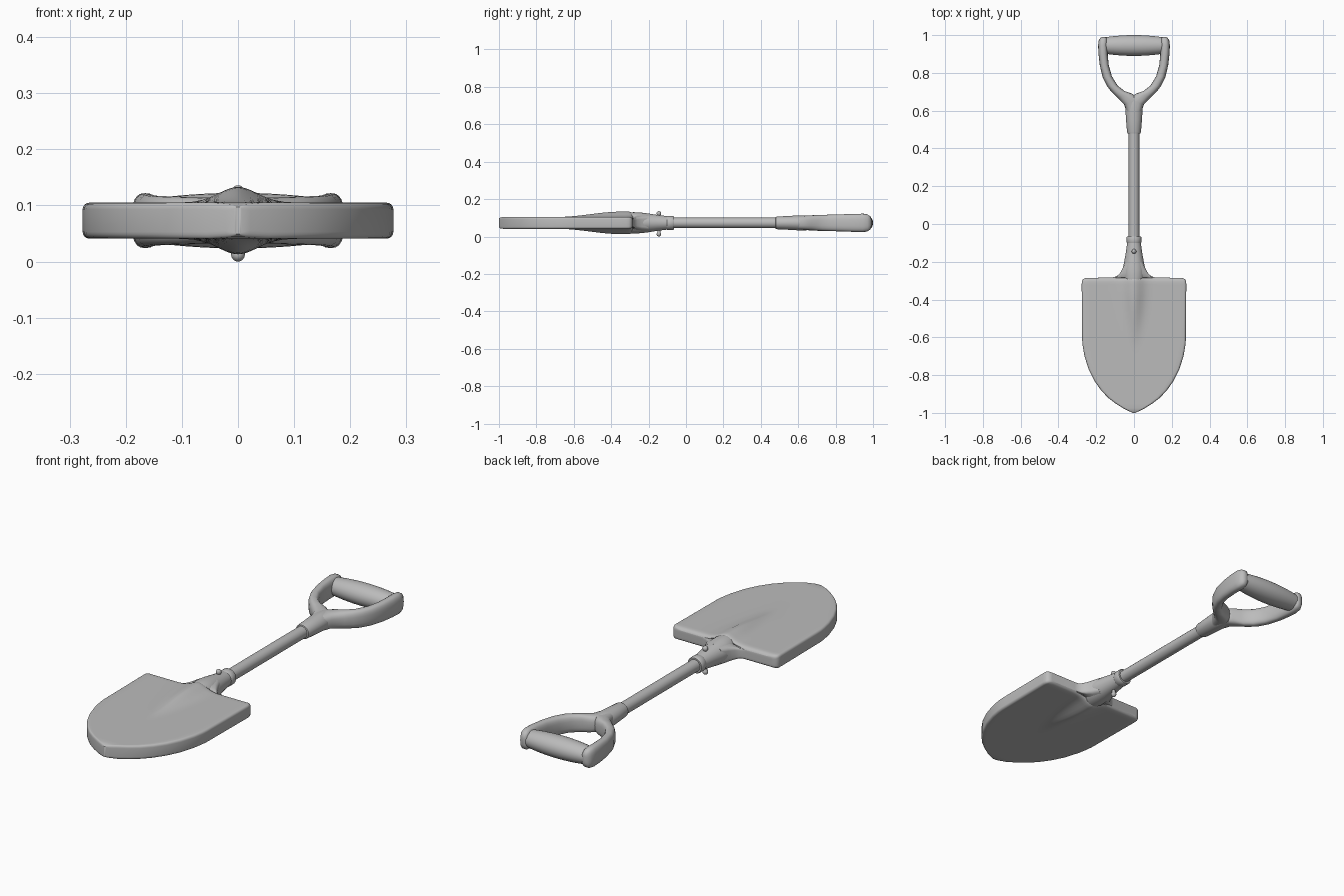
import bpy, bmesh, math
from mathutils import Vector

if "Cube" in bpy.data.objects:
    bpy.data.objects.remove(bpy.data.objects["Cube"])

ZC = 0.073  # height of the centre line

steel = bpy.data.materials.new("plain grey")
steel.diffuse_color = (0.5, 0.5, 0.5, 1)
steel.use_nodes = True
steel.node_tree.nodes["Principled BSDF"].inputs["Base Color"].default_value = steel.diffuse_color


def loft(name, rings, mirror=False, angle=40):
    """Skin a list of equal-length closed rings and cap both ends."""
    bm = bmesh.new()
    loops = [[bm.verts.new(p) for p in ring] for ring in rings]
    n = len(loops[0])
    for a, b in zip(loops, loops[1:]):
        for i in range(n):
            bm.faces.new((a[i], a[(i + 1) % n], b[(i + 1) % n], b[i]))
    bm.faces.new(loops[0])
    bm.faces.new(loops[-1])
    bmesh.ops.recalc_face_normals(bm, faces=bm.faces)
    mesh = bpy.data.meshes.new(name)
    bm.to_mesh(mesh)
    bm.free()
    mesh.materials.append(steel)
    obj = bpy.data.objects.new(name, mesh)
    bpy.context.collection.objects.link(obj)
    if mirror:
        obj.modifiers.new("mirror", 'MIRROR').use_clip = False
    bpy.ops.object.select_all(action='DESELECT')
    obj.select_set(True)
    bpy.context.view_layer.objects.active = obj
    bpy.ops.object.shade_smooth_by_angle(angle=math.radians(angle))
    return obj


def turned(name, profile, n=28):
    """Elliptical sections along y: (y, half width, half height)."""
    angles = [2 * math.pi * i / n for i in range(n)]
    return loft(name, [[(w * math.cos(a), y, ZC + h * math.sin(a)) for a in angles]
                       for y, w, h in profile])


def blade_section(y, w, t):
    """Slab section with rounded rims and a central ridge on both faces."""
    r = min(0.012, w * 0.5, t * 0.5)
    k = max(0, min(1, (y + 0.68) / 0.33))
    bump = 0.028 * k * k * (3 - 2 * k)
    sigma = 0.016 + 0.018 * k
    half = []
    for i in range(4):
        a = math.pi / 2 * i / 4
        half.append((w - r * (1 - math.cos(a)), t - r * (1 - math.sin(a))))
    for i in range(15):
        half.append(((w - r) * (1 - i / 14) ** 1.4, t))
    half = [(x, z + bump * math.exp(-(x / sigma) ** 2 / 2)) for x, z in half]
    top = half + [(-x, z) for x, z in reversed(half[:-1])]
    ring = top + [(x, -z) for x, z in reversed(top)]
    return [(x, y, ZC + z) for x, z in ring]


# Blade: outline from tip to shoulder and neck fillet (y, half width, half thickness)
outline = [(-1.0, 0.006, 0.024), (-0.993, 0.022, 0.029), (-0.975, 0.058, 0.032),
           (-0.95, 0.098, 0.032), (-0.92, 0.137, 0.032), (-0.88, 0.175, 0.032),
           (-0.83, 0.210, 0.032), (-0.77, 0.240, 0.032), (-0.70, 0.262, 0.032),
           (-0.65, 0.271, 0.032)]
outline += [(-0.62 + 0.03 * i, 0.274 + 0.0003 * i, 0.032) for i in range(11)]
outline += [(-0.305, 0.276, 0.032), (-0.295, 0.272, 0.030), (-0.288, 0.263, 0.026),
            (-0.285, 0.250, 0.021), (-0.284, 0.115, 0.021), (-0.277, 0.092, 0.024),
            (-0.26, 0.074, 0.026), (-0.235, 0.060, 0.026), (-0.20, 0.045, 0.022)]
loft("blade", [blade_section(*o) for o in outline], angle=50)

# Socket between blade and shaft, with a collar at its mouth
turned("blade_socket", [(-0.36, 0.030, 0.040), (-0.32, 0.048, 0.054), (-0.28, 0.060, 0.057),
                        (-0.24, 0.060, 0.055), (-0.20, 0.052, 0.050), (-0.15, 0.043, 0.042),
                        (-0.10, 0.036, 0.036)])
turned("socket_collar", [(-0.102, 0.036, 0.036), (-0.098, 0.039, 0.038), (-0.070, 0.039, 0.038),
                         (-0.065, 0.036, 0.035), (-0.065, 0.026, 0.026)])

# Shaft
turned("shaft", [(-0.15, 0.028, 0.028), (0.52, 0.028, 0.028)])

# Rivet: round heads above and below the socket, joined by a pin
rivet = []
prof = [(0.0, 0.002)]
prof += [(0.013 - 0.013 * math.cos(a), 0.0125 * math.sin(a))
         for a in (math.pi * i / 8 for i in range(1, 7))]
prof.append((0.025, 0.008))
prof += [(0.136 - z, r) for z, r in reversed(prof)]
for z, r in prof:
    rivet.append([(r * math.cos(math.tau * i / 14), -0.145 + r * math.sin(math.tau * i / 14), z)
                  for i in range(14)])
loft("rivet", rivet)

# Handle socket
turned("handle_socket", [(0.478, 0.028, 0.028), (0.48, 0.034, 0.032), (0.488, 0.037, 0.034),
                         (0.55, 0.042, 0.037), (0.60, 0.045, 0.040), (0.64, 0.044, 0.040),
                         (0.67, 0.034, 0.036)])

# Forked handle arms: outer point, inner point, half height
stations = [((0.036, 0.585), (-0.032, 0.600), 0.036), ((0.052, 0.632), (-0.030, 0.662), 0.039),
            ((0.090, 0.670), (0.010, 0.690), 0.041), ((0.118, 0.698), (0.050, 0.704), 0.042),
            ((0.143, 0.730), (0.087, 0.733), 0.043), ((0.166, 0.777), (0.117, 0.782), 0.044),
            ((0.181, 0.840), (0.134, 0.842), 0.046), ((0.188, 0.900), (0.139, 0.900), 0.048),
            ((0.190, 0.945), (0.140, 0.945), 0.049), ((0.187, 0.970), (0.140, 0.970), 0.045),
            ((0.179, 0.985), (0.144, 0.985), 0.036), ((0.168, 0.991), (0.154, 0.991), 0.018)]
rings = []
for outer, inner, h in stations:
    o, i = Vector(outer), Vector(inner)
    mid, half = (o + i) / 2, (o - i) / 2
    ring = []
    for k in range(24):
        a = math.tau * k / 24
        c, s = math.cos(a), math.sin(a)
        p = mid + half * math.copysign(abs(c) ** 0.75, c)
        ring.append((p.x, p.y, ZC + h * math.copysign(abs(s) ** 0.75, s)))
    rings.append(ring)
loft("handle_arms", rings, mirror=True, angle=60)

# Barrel-shaped hand grip across the arms
grip = []
for k in range(-8, 9):
    x = 0.15 * k / 8
    r = 0.055 - 0.011 * (k / 8) ** 2
    grip.append([(x, 0.945 + r * math.cos(math.tau * i / 28), ZC + r * 0.9 * math.sin(math.tau * i / 28))
                 for i in range(28)])
loft("hand_grip", grip)
